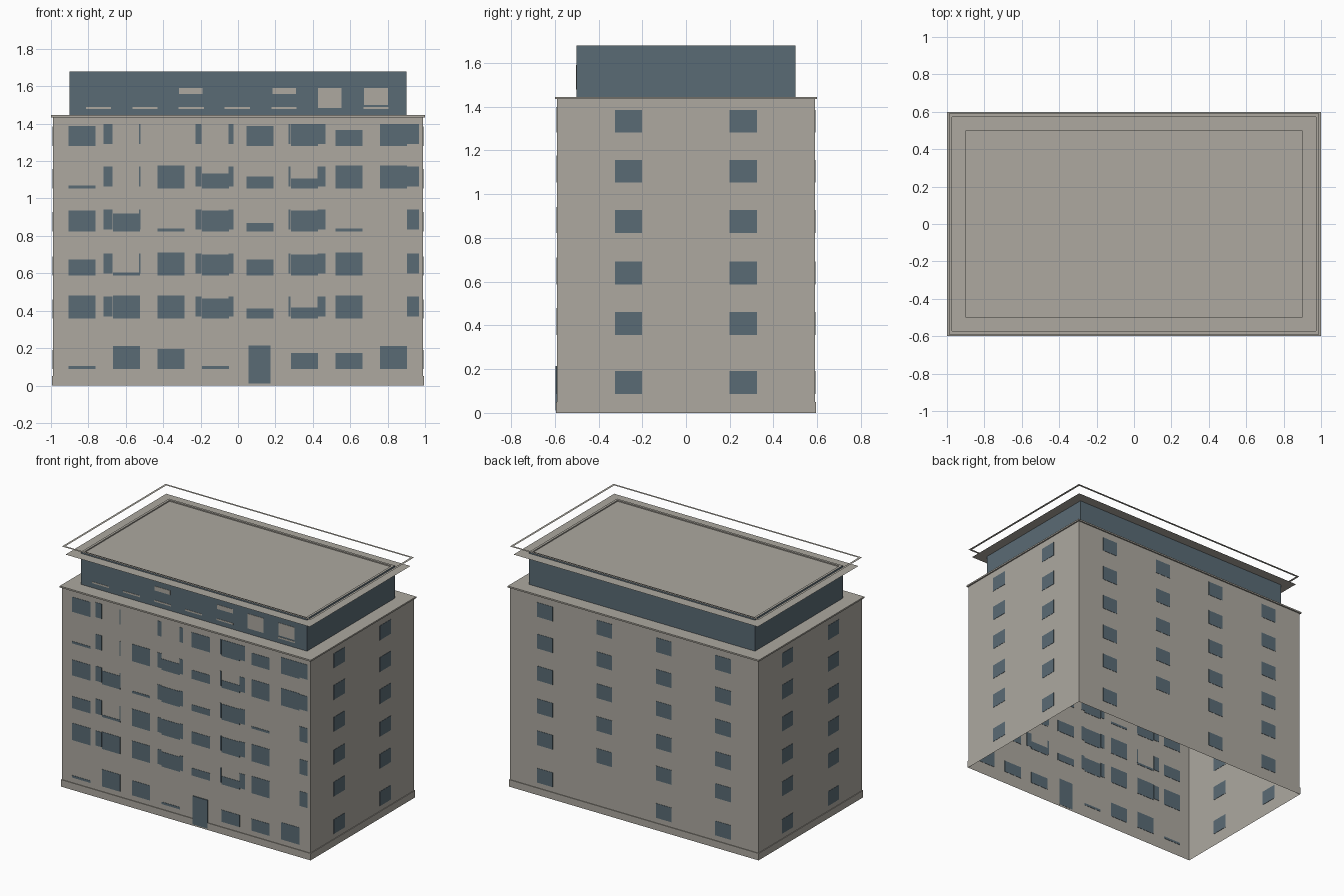
import bpy, bmesh

if "Cube" in bpy.data.objects:
    bpy.data.objects.remove(bpy.data.objects["Cube"])


def material(name, rgb):
    m = bpy.data.materials.new(name)
    m.diffuse_color = (*rgb, 1)
    m.use_nodes = True
    m.node_tree.nodes["Principled BSDF"].inputs["Base Color"].default_value = m.diffuse_color
    return m


STONE = material("warm_grey_stone", (0.417, 0.397, 0.352))
GLASS = material("slate_blue_glass", (0.102, 0.147, 0.178))


def finish(name, bm, *mats):
    me = bpy.data.meshes.new(name)
    bm.to_mesh(me)
    bm.free()
    ob = bpy.data.objects.new(name, me)
    bpy.context.collection.objects.link(ob)
    for m in mats:
        me.materials.append(m)
    return ob


def add_box(bm, x0, x1, y0, y1, z0, z1):
    vs = bmesh.ops.create_cube(bm, size=1)["verts"]
    for v in vs:
        v.co.x = x1 if v.co.x > 0 else x0
        v.co.y = y1 if v.co.y > 0 else y0
        v.co.z = z1 if v.co.z > 0 else z0
    return vs


def drop_faces(bm, test):
    bm.normal_update()
    bmesh.ops.delete(bm, geom=[f for f in bm.faces if test(f)], context="FACES")


def flat_frame(name, hx, hy, ix, iy, z):
    """Thin horizontal rectangular frame."""
    bm = bmesh.new()
    outer, inner = [[bm.verts.new((sx * a, sy * b, z)) for sx, sy in
                     ((-1, -1), (1, -1), (1, 1), (-1, 1))] for a, b in ((hx, hy), (ix, iy))]
    for i in range(4):
        j = (i + 1) % 4
        bm.faces.new((outer[i], outer[j], inner[j], inner[i]))
    return finish(name, bm, STONE)


# Main block, open underneath
bm = bmesh.new()
add_box(bm, -0.99, 0.99, -0.59, 0.59, 0, 1.436)
drop_faces(bm, lambda f: f.normal.z < -0.5)
finish("main_walls", bm, STONE)

# Plinth skirting, only side faces and a narrow ledge
bm = bmesh.new()
add_box(bm, -0.995, 0.995, -0.595, 0.595, 0, 0.05)
drop_faces(bm, lambda f: abs(f.normal.z) > 0.5)
finish("plinth", bm, STONE)
flat_frame("plinth_ledge", 0.995, 0.595, 0.99, 0.59, 0.05)

# Cornice and terrace deck
bm = bmesh.new()
add_box(bm, -1, 1, -0.6, 0.6, 1.434, 1.445)
finish("cornice", bm, STONE)

# Set-back top storey: glass sides, stone roof with a shallow recess
bm = bmesh.new()
add_box(bm, -0.9, 0.9, -0.5, 0.5, 1.445, 1.68)
drop_faces(bm, lambda f: f.normal.z < -0.5)
top = max(bm.faces, key=lambda f: f.normal.z)
bmesh.ops.inset_region(bm, faces=[top], thickness=0.024)
rim = bmesh.ops.extrude_discrete_faces(bm, faces=[top])["faces"][0]
bmesh.ops.translate(bm, verts=rim.verts, vec=(0, 0, -0.008))
bm.normal_update()
for f in bm.faces:
    side = abs(f.normal.z) < 0.5 and f.calc_center_median().z < 1.6
    f.material_index = 1 if side else 0
finish("top_storey", bm, STONE, GLASS)

# Roof eaves and the thin trim frame above them
flat_frame("roof_eaves", 0.973, 0.573, 0.9, 0.5, 1.668)
flat_frame("roof_trim", 0.99, 0.59, 0.973, 0.573, 1.728)

FLOORS = (0.087, 0.357, 0.587, 0.823, 1.053, 1.281)
T = 0.002

# Side windows, mirrored left and right
bm = bmesh.new()
for z in FLOORS:
    for y in (-0.263, 0.261):
        for x in (-0.99, 0.99):
            add_box(bm, x - T, x + T, y - 0.0625, y + 0.0625, z, z + 0.104)
finish("side_windows", bm, GLASS)

# Back windows, with one gap on the ground floor
bm = bmesh.new()
for i, z in enumerate(FLOORS):
    for x in (-0.71, -0.237, 0.237, 0.71):
        if i or x != 0.237:
            add_box(bm, x - 0.0625, x + 0.0625, 0.59 - T, 0.59 + T, z, z + 0.104)
finish("back_windows", bm, GLASS)

# Front windows: exposed glass height of each bay, floor by floor
HEIGHTS = (
    (.016, .123, .107, .016, 0, .086, .086, .123),
    (.123, .123, .123, .107, .054, .059, .123, 0),
    (.086, .016, .123, .113, .086, .113, .123, 0),
    (.113, .097, .016, .113, .045, .113, .016, 0),
    (.016, 0, .123, .080, .064, .054, .123, .123),
    (.107, 0, 0, 0, .107, .118, .086, .118),
)
bm = bmesh.new()
for z, row in zip(FLOORS, HEIGHTS):
    for i, h in enumerate(row):
        if h:
            x = -0.835 + 0.238 * i
            add_box(bm, x - 0.0725, x + 0.0725, -0.59 - T, -0.59 + T, z, z + h)
finish("front_windows", bm, GLASS)

# Narrow side lights next to the wider bays on the upper floors
STRIPS = ((-.72, -.672), (-.528, -.522), (-.228, -.196), (-.051, -.024),
          (.270, .281), (.426, .469), (.903, .967))
bm = bmesh.new()
for i, z in enumerate(FLOORS[1:]):
    for k, (a, b) in enumerate(STRIPS):
        if not (i == 0 and k == 1):
            add_box(bm, a, b, -0.59 - T, -0.59 + T, z + 0.011, z + 0.118)
finish("front_side_lights", bm, GLASS)

# Entrance door, in front of the plinth
bm = bmesh.new()
add_box(bm, 0.056, 0.174, -0.597, -0.589, 0.01, 0.214)
finish("front_door", bm, GLASS)

# Stone sills and blinds on the front of the top storey
bm = bmesh.new()
for x in (-0.745, -0.498, -0.25, -0.004, 0.246, 0.738):
    add_box(bm, x - 0.067, x + 0.067, -0.5 - T, -0.5 + T, 1.478, 1.489)
for x, z in ((-0.252, 1.559), (0.247, 1.559), (0.49, 1.484), (0.738, 1.5)):
    add_box(bm, x - 0.063, x + 0.063, -0.5 - T, -0.5 + T, z, 1.59)
finish("top_storey_blinds", bm, STONE)
